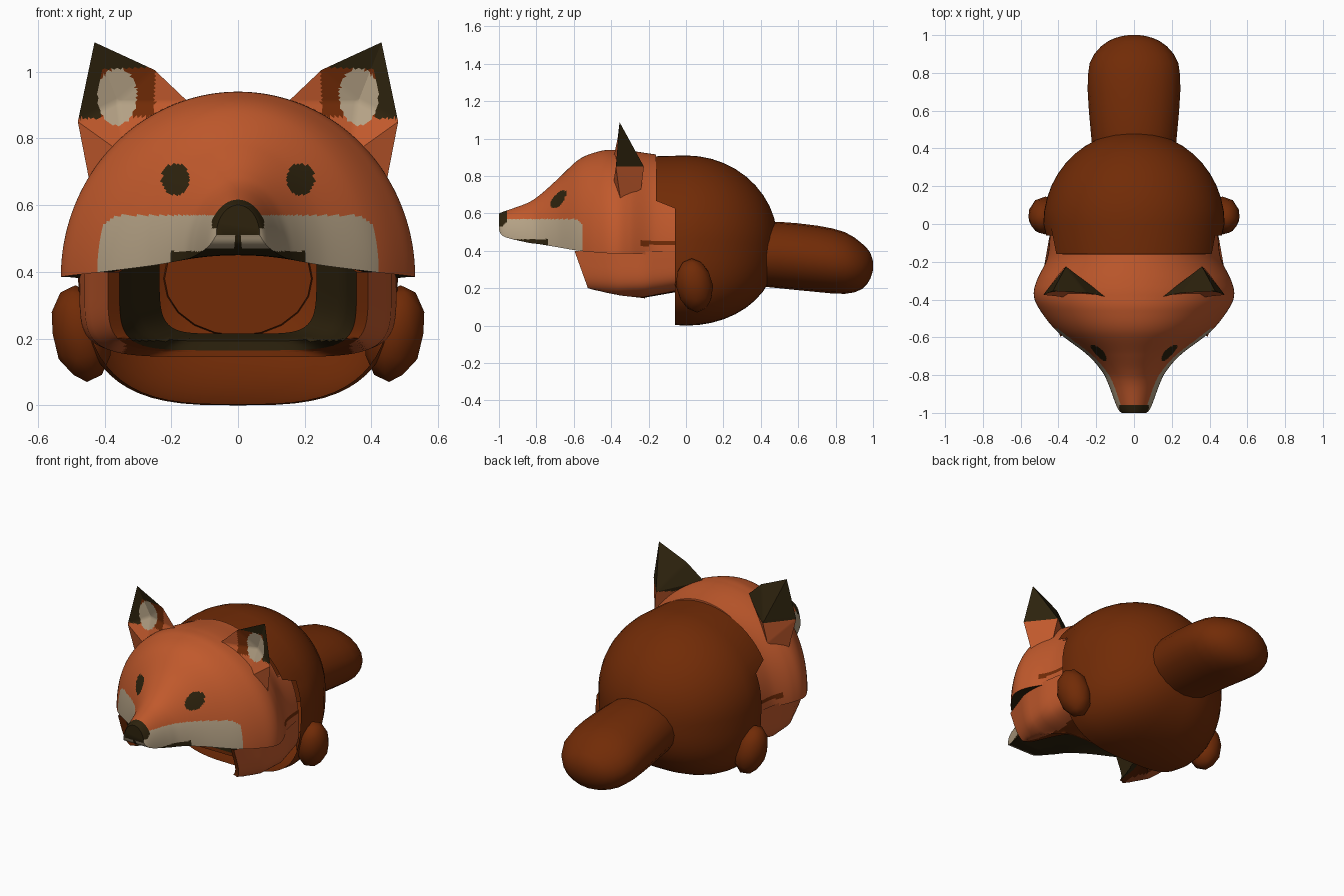
import bpy, bmesh, math
from mathutils import Vector

if "Cube" in bpy.data.objects:
    bpy.data.objects.remove(bpy.data.objects["Cube"])

COLOURS = {"orange fur": (0.53, 0.10, 0.025), "brown fur": (0.165, 0.024, 0.002),
           "dark fur": (0.026, 0.016, 0.004), "cream fur": (0.46, 0.36, 0.235)}
MATS = []
for name, rgb in COLOURS.items():
    m = bpy.data.materials.new(name)
    m.diffuse_color = (*rgb, 1)
    m.use_nodes = True
    m.node_tree.nodes["Principled BSDF"].inputs["Base Color"].default_value = m.diffuse_color
    MATS.append(m)
ORANGE, BROWN, DARK, CREAM = range(4)


def finish(bm, name, rule, angle=40):
    """Colour the faces by rule(centre, normal) and make the object."""
    bm.normal_update()
    for f in bm.faces:
        f.material_index = rule(f.calc_center_median(), f.normal)
    me = bpy.data.meshes.new(name)
    bm.to_mesh(me)
    bm.free()
    for m in MATS:
        me.materials.append(m)
    ob = bpy.data.objects.new(name, me)
    bpy.context.collection.objects.link(ob)
    bpy.ops.object.select_all(action='DESELECT')
    ob.select_set(True)
    bpy.context.view_layer.objects.active = ob
    bpy.ops.object.shade_smooth_by_angle(angle=math.radians(angle))
    return ob


def smooth_stations(st, steps):
    """Catmull-Rom interpolation through a list of tuples."""
    out = []
    for i in range(len(st) - 1):
        p = [st[max(i - 1, 0)], st[i], st[i + 1], st[min(i + 2, len(st) - 1)]]
        for k in range(steps):
            t = k / steps
            out.append(tuple(0.5 * (2 * b + (c - a) * t + (2 * a - 5 * b + 4 * c - d) * t * t
                                    + (3 * b - a - 3 * c + d) * t ** 3)
                             for a, b, c, d in zip(*p)))
    return out + [st[-1]]


def loft(rings, closed=True, cap_first=False, cap_last=False):
    bm = bmesh.new()
    vs = [[bm.verts.new(p) for p in r] for r in rings]
    n = len(vs[0])
    for a, b in zip(vs, vs[1:]):
        for i in range(n if closed else n - 1):
            j = (i + 1) % n
            bm.faces.new((a[i], a[j], b[j], b[i]))
    if cap_first:
        bm.faces.new(vs[0])
    if cap_last:
        bm.faces.new(vs[-1])
    bmesh.ops.recalc_face_normals(bm, faces=bm.faces)
    return bm


def spow(v, e):
    return math.copysign(abs(v) ** e, v)


def oval(y, w, top, bot, n=32, low=2.0):
    """Oval ring; low is the squareness of its lower half."""
    pts, zc, h = [], (top + bot) / 2, (top - bot) / 2
    for i in range(n):
        a = 2 * math.pi * i / n
        e = 1 if math.sin(a) >= 0 else 2 / low
        pts.append((w * spow(math.cos(a), e), y, zc + h * spow(math.sin(a), e)))
    return pts


# Body: round shell, open at the front behind the head
rings = []
for k in range(13):
    a = math.radians(-8 + 98 * k / 12)
    y, c = 0.49 * math.sin(a), max(math.cos(a), 0.02)
    ring = oval(y, 0.48 * c, 0.45 + 0.46 * c, 0.45 - 0.45 * c ** 0.85, 64, 2.2 + 0.9 * c)
    if k == 0:
        ring = [(x * 0.98, -0.16 if z > 0.66 else -0.06, z) for x, _, z in ring]
    rings.append(ring)
finish(loft(rings, cap_last=True), "body", lambda c, n: BROWN)

# Tail: y, half width, top, bottom
tail = [(0.40, 0.22, 0.55, 0.21), (0.50, 0.23, 0.555, 0.20), (0.70, 0.245, 0.535, 0.18),
        (0.85, 0.235, 0.50, 0.17), (0.94, 0.175, 0.44, 0.195), (0.985, 0.10, 0.39, 0.25),
        (1.0, 0.03, 0.34, 0.30)]
finish(loft([oval(*s, n=20) for s in smooth_stations(tail, 2)], cap_first=True, cap_last=True),
       "tail", lambda c, n: BROWN)

# Head: arched sections with a vaulted palate underneath
head = [(-1.0, 0.065, 0.60, 0.51), (-0.97, 0.09, 0.612, 0.475), (-0.85, 0.135, 0.655, 0.445),
        (-0.78, 0.17, 0.70, 0.435), (-0.69, 0.25, 0.78, 0.42), (-0.57, 0.405, 0.89, 0.40),
        (-0.46, 0.495, 0.933, 0.39), (-0.38, 0.53, 0.94, 0.385), (-0.30, 0.515, 0.935, 0.385),
        (-0.18, 0.46, 0.918, 0.38), (-0.05, 0.445, 0.90, 0.38)]


def head_ring(y, w, top, bot):
    pts = []
    for i in range(161):
        a = math.pi * i / 160
        z = bot + (top - bot) * math.sin(a)
        pts.append((w * math.cos(a), min(y, -0.16) if z > 0.67 else y, z))
    vault = max(0.45 - bot, 0)
    for i in range(1, 16):
        s = -1 + i / 8
        pts.append((w * s, y, bot + vault * (1 - s * s)))
    return pts


def head_colour(c, n):
    x = abs(c.x)
    if n.z < -0.6 and c.z < 0.47:
        return DARK                                         # palate and chin
    if c.y < -0.96 and (c.z > 0.53 and x < 0.078 or x < 0.012):
        return DARK                                         # nose
    if c.y < -0.5 and ((x - 0.187) / 0.041) ** 2 + ((c.z - 0.678) / 0.048) ** 2 < 1:
        return DARK                                         # eyes
    if c.z < 0.462 and -0.93 < c.y < -0.74:
        return DARK                                         # lower lip line
    if c.y < -0.55 - 4 * max(0, c.z - 0.53) ** 1.5 and c.z < 0.57:
        return CREAM                                        # muzzle band
    if c.y > -0.24 and abs(c.z - 0.44) < 0.012:
        return BROWN                                        # fold in the neck fur
    return ORANGE


finish(loft([head_ring(*s) for s in smooth_stations(head, 14)], cap_first=True),
       "head", head_colour)

# Jaw: outer wall runs forward to the lip, then the mouth lining runs back
# y at the bottom, half width, bottom, top, forward lean
jaw = [(-0.05, 0.445, 0.18, 0.40, 0), (-0.22, 0.475, 0.15, 0.40, 0), (-0.36, 0.46, 0.145, 0.40, 0.15),
       (-0.51, 0.39, 0.16, 0.40, 0.36), (-0.495, 0.355, 0.165, 0.40, 0.36),
       (-0.30, 0.32, 0.185, 0.425, 0.1), (-0.10, 0.235, 0.215, 0.44, 0)]


def jaw_ring(y, w, bot, top, lean):
    """U section; its floor is cut back into a deep notch between the cheeks."""
    pts = []
    for i in range(65):
        a = math.pi * i / 64
        s = abs(math.cos(a)) ** 0.36
        z = top - (top - bot) * math.sin(a) ** 0.36
        notch = -0.62 + 0.40 * (1 - s ** 8) ** 2
        pts.append((w * math.copysign(s, math.cos(a)), max(y - lean * (z - bot), notch), z))
    return pts


def wall(name, stations, rule):
    rings = []
    for a, b in zip(stations, stations[1:]):
        for k in range(4):
            rings.append(jaw_ring(*(p + (q - p) * k / 4 for p, q in zip(a, b))))
    finish(loft(rings + [jaw_ring(*stations[-1])], closed=False), name, rule)


wall("jaw", jaw[:4], lambda c, n: BROWN if c.z < 0.19 and abs(c.x) < 0.34 else ORANGE)
wall("lip", jaw[3:5], lambda c, n: BROWN)
wall("mouth_lining", jaw[4:], lambda c, n: DARK)


# Ears: hollow front, ridged back
def ear_colour(c, n):
    x = abs(c.x)
    if n.y > 0.1:
        return DARK if c.z > 0.85 else ORANGE
    if ((x - 0.362) / 0.06) ** 2 + ((c.z - 0.925) / 0.085) ** 2 < 1:
        return CREAM
    if c.z > 1.01 or (x > 0.41 and c.z > 0.86):
        return DARK
    return BROWN if x > 0.25 and c.z > 0.865 else ORANGE


EAR = {"tip": (0.43, -0.355, 1.088), "mid": (0.25, -0.365, 1.005), "inner": (0.15, -0.385, 0.91),
       "hollow": (0.36, -0.325, 0.91), "front": (0.34, -0.39, 0.75), "outer": (0.48, -0.375, 0.85),
       "low": (0.445, -0.35, 0.67), "back": (0.36, -0.225, 0.85), "base": (0.38, -0.24, 0.73)}
FACES = ["tip mid hollow", "mid inner hollow", "inner front hollow", "hollow front outer",
         "tip hollow outer", "front low outer", "tip back mid", "mid back inner",
         "tip outer back", "outer base back", "outer low base", "inner back base",
         "inner base front", "front base low"]
for side, sx in (("left", -1), ("right", 1)):
    bm = bmesh.new()
    v = {k: bm.verts.new((p[0] * sx, p[1], p[2])) for k, p in EAR.items()}
    for f in FACES:
        bm.faces.new([v[k] for k in f.split()])
    bmesh.ops.recalc_face_normals(bm, faces=bm.faces)
    bmesh.ops.subdivide_edges(bm, edges=bm.edges[:], cuts=15, use_grid_fill=True)
    finish(bm, side + "_ear", ear_colour, 30)

    # Front paws: small rounded lumps at the body's sides
    bm = bmesh.new()
    bmesh.ops.create_icosphere(bm, subdivisions=2, radius=1)
    for p in bm.verts:
        q = Vector((p.co.x * 0.09, p.co.y * 0.1, p.co.z * 0.145))
        p.co = (sx * (0.47 + q.x + 0.12 * q.z), 0.045 + q.y - 0.1 * q.z, 0.215 + q.z)
    bmesh.ops.recalc_face_normals(bm, faces=bm.faces)
    finish(bm, side + "_paw", lambda c, n: BROWN)
